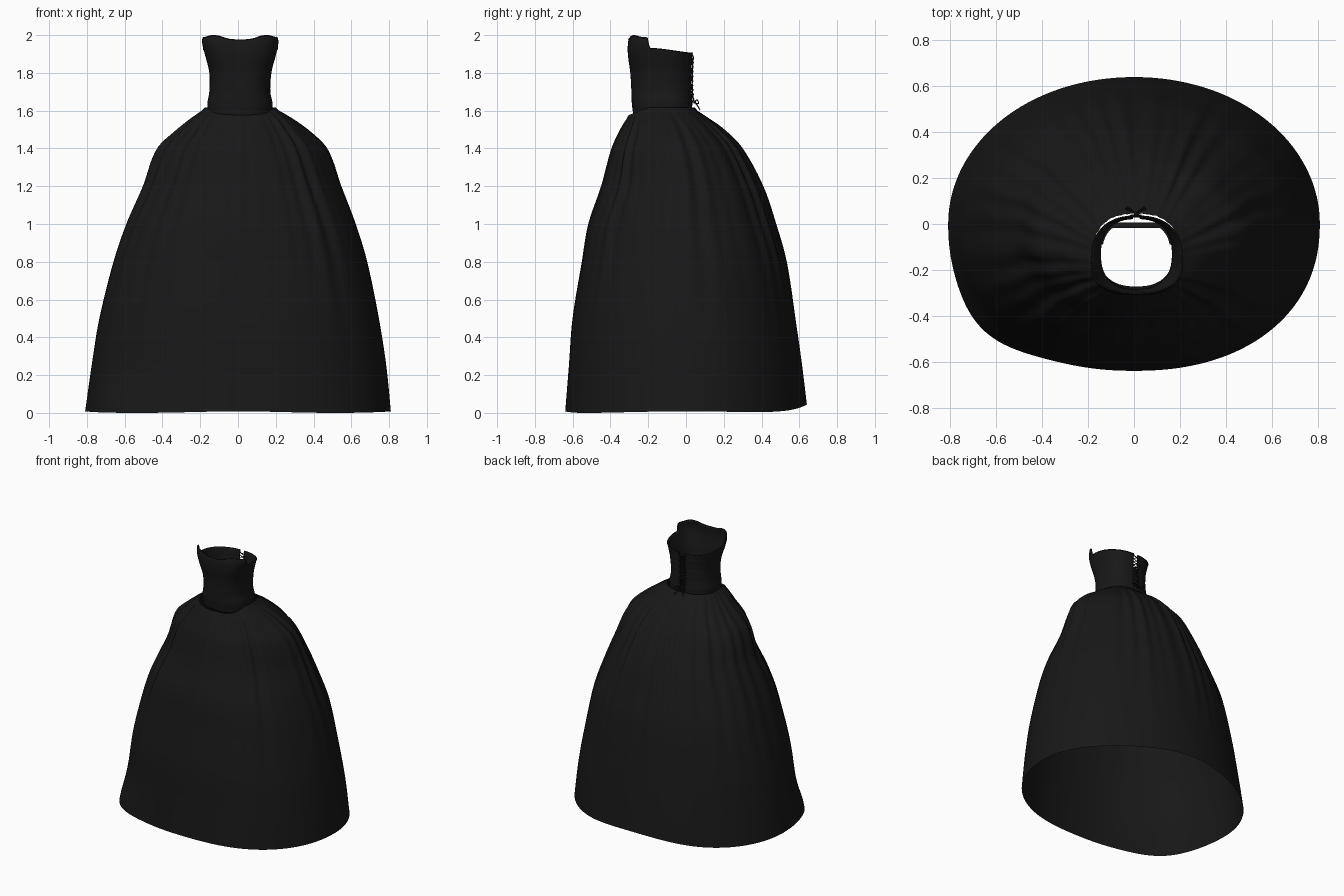
import bpy
import bmesh
import math
import random

if "Cube" in bpy.data.objects:
    bpy.data.objects.remove(bpy.data.objects["Cube"])

random.seed(4)

black = bpy.data.materials.new("black_cloth")
black.diffuse_color = (0.009, 0.009, 0.009, 1)
black.use_nodes = True
black.node_tree.nodes["Principled BSDF"].inputs["Base Color"].default_value = black.diffuse_color

# Half-extents at each height: z, left, right, front, back
SKIRT = [(0.00, .81, .81, .64, .645), (0.25, .775, .785, .62, .615),
         (0.50, .735, .745, .60, .58), (0.80, .66, .68, .55, .53),
         (1.00, .592, .617, .515, .472), (1.20, .505, .54, .447, .402),
         (1.40, .43, .465, .392, .292), (1.50, .325, .365, .347, .197),
         (1.57, .235, .268, .306, .103), (1.60, .192, .216, .292, .058),
         (1.63, .166, .186, .288, .038)]
BODICE = [(1.57, .158, .176, .278, .030), (1.64, .162, .182, .287, .034),
          (1.70, .152, .171, .289, .029), (1.80, .152, .177, .295, .029),
          (1.90, .176, .202, .308, .034), (1.96, .192, .216, .307, .038),
          (2.00, .192, .214, .298, .040)]


def sample(table, z):
    """Smooth interpolation of a profile table at height z."""
    z = min(max(z, table[0][0]), table[-1][0])
    i = max(k for k in range(len(table) - 1) if table[k][0] <= z)

    def slope(k, c):
        a, b = table[max(k - 1, 0)], table[min(k + 1, len(table) - 1)]
        return (b[c] - a[c]) / (b[0] - a[0])
    h = table[i + 1][0] - table[i][0]
    t = (z - table[i][0]) / h
    return [(2*t**3 - 3*t*t + 1) * table[i][c] + (t**3 - 2*t*t + t) * h * slope(i, c)
            + (3*t*t - 2*t**3) * table[i + 1][c] + (t**3 - t*t) * h * slope(i + 1, c)
            for c in range(1, 5)]


def section(table, z, ang, n_front, n_back, extra=0.0):
    """Point on the rounded cross-section at height z and angle ang."""
    l, r, f, b = sample(table, z)
    cx, cy = (r - l) / 2, (b - f) / 2
    a, d = (l + r) / 2, (f + b) / 2
    c, s = math.cos(ang), math.sin(ang)
    n = n_front if s < 0 else n_back
    rad = (abs(c / a)**n + abs(s / d)**n)**(-1 / n) + extra
    return cx + rad * c, cy + rad * s, z


def smoothstep(a, b, v):
    t = min(max((v - a) / (b - a), 0), 1)
    return t * t * (3 - 2 * t)


def finish(ob, angle=50):
    ob.data.materials.append(black)
    bpy.ops.object.select_all(action='DESELECT')
    ob.select_set(True)
    bpy.context.view_layer.objects.active = ob
    if ob.type == 'MESH':
        bpy.ops.object.shade_smooth_by_angle(angle=math.radians(angle))
    return ob


def grid_object(name, rows, closed):
    bm = bmesh.new()
    vs = [[bm.verts.new(p) for p in row] for row in rows]
    m = len(rows[0])
    for lo, hi in zip(vs, vs[1:]):
        for j in range(m if closed else m - 1):
            k = (j + 1) % m
            bm.faces.new((lo[j], lo[k], hi[k], hi[j]))
    me = bpy.data.meshes.new(name)
    bm.to_mesh(me)
    bm.free()
    ob = bpy.data.objects.new(name, me)
    bpy.context.collection.objects.link(ob)
    return ob


def tube(name, paths, radius, kind='POLY'):
    cu = bpy.data.curves.new(name, 'CURVE')
    cu.dimensions = '3D'
    cu.bevel_depth = radius
    cu.bevel_resolution = 1
    cu.resolution_u = 6
    cu.use_fill_caps = True
    for pts in paths:
        sp = cu.splines.new(kind)
        sp.points.add(len(pts) - 1)
        for p, co in zip(sp.points, pts):
            p.co = (*co, 1)
        if kind == 'NURBS':
            sp.order_u = 3
            sp.use_endpoint_u = True
    ob = bpy.data.objects.new(name, cu)
    bpy.context.collection.objects.link(ob)
    return finish(ob)


# Gathered skirt: pleats fade out towards the hem and the front
waves = [(f, random.uniform(0, 6.28), random.uniform(.5, 1)) for f in (11, 17, 23, 31, 38)]


def pleat(ang, z):
    p = sum(w * math.sin(f * ang + ph + .3 * z) for f, ph, w in waves) / 2
    where = 1 - .75 * smoothstep(.75, .97, -math.sin(ang))
    depth = smoothstep(.15, 1.35, z) * (1 - smoothstep(1.45, 1.63, z) * .85)
    return .010 * p * where * depth


corner = math.atan2(-.45, -.62)
rows = []
for i in range(71):
    t = (i / 70)**.8
    row = []
    for j in range(220):
        ang = 2 * math.pi * j / 220
        s = math.sin(ang)
        top = 1.618 - .04 * smoothstep(.3, 1, -s)
        hem = .004 + .004 * math.cos(4 * ang) + .036 * max(s, 0)**4
        z = hem + (top - hem) * t
        off = (ang - corner + math.pi) % (2 * math.pi) - math.pi
        flare = .04 * math.exp(-(off / .28)**2 - (z / .16)**2)
        # Shoulders of the skirt are pinched at the diagonals, the waist is squarer
        pinch = smoothstep(.8, 1.35, z) - smoothstep(1.48, 1.60, z)
        square = smoothstep(1.50, 1.61, z)
        row.append(section(SKIRT, z, ang, 2.2 - .3 * pinch + .25 * square,
                           2.0 - .2 * pinch + .45 * square, pleat(ang, z) + flare))
    rows.append(row)
finish(grid_object("skirt", rows, True), 80)


# Strapless bodice, open along the back lacing, with a sweetheart neckline
def neckline(ang):
    s = -math.sin(ang)
    low = 1.905 + .025 * smoothstep(-1, .3, s)
    high = 1.986 + .012 * math.exp(-((s - .72) / .18)**2) - .012 * smoothstep(.8, 1, s)
    return low + (high - low) * smoothstep(.26, .36, s)


GAP = .10
rows = []
for i in range(33):
    row = []
    for j in range(201):
        ang = math.pi / 2 + GAP + (2 * math.pi - 2 * GAP) * j / 200
        z = 1.57 + (neckline(ang) - 1.57) * i / 32
        wrinkle = .001 * math.sin(z * 150) * max(math.sin(ang), 0)
        n_front = 2.4 + .5 * smoothstep(1.75, 1.95, z)
        row.append(section(BODICE, z, ang, n_front, 2.4, wrinkle))
    rows.append(row)
bodice = finish(grid_object("bodice", rows, False))
sol = bodice.modifiers.new("thickness", 'SOLIDIFY')
sol.thickness = .006
sol.offset = -1

# Piped edge along the neckline
tube("neckline_piping", [rows[-1]], .0025)

# Inner stay across the back of the waist, with a short drop below it
outer, inner, drop = [], [], []
for k in range(25):
    x, y, z = section(BODICE, 1.64, math.pi * (.08 + .84 * k / 24), 2.4, 2.4)
    outer.append((x, min(y, .006), z))
    inner.append((.01 + (x - .01) * .86, min(-.13 + (y + .13) * .86, -.018), z))
    drop.append((inner[-1][0], inner[-1][1], z - .03))
finish(grid_object("waist_stay", [outer, inner, drop], False))

# Eyelets and criss-cross laces on the back
ROWS = 11
heights = [1.65 + .024 * k for k in range(ROWS)]


def back_y(z):
    return sample(BODICE, z)[3]


paths, cross = [], .024
for side in (-1, 1):
    path = []
    for k, z in enumerate(heights):
        path.append((.008 + side * cross * (-1)**k, back_y(z) + .004, z))
        if k < ROWS - 1:
            path.append((.008, back_y(z) + .006 + .002 * side, z + .012))
    paths.append(path)
    for z in heights:
        bpy.ops.mesh.primitive_torus_add(
            location=(.008 + side * cross, back_y(z) + .002, z), rotation=(math.pi / 2, 0, 0),
            major_radius=.006, minor_radius=.002, major_segments=12, minor_segments=6)
        bpy.context.object.name = "eyelet"
        finish(bpy.context.object)
tube("back_laces", paths, .003)

# Lace bow with two loops and two tails
bow = []
for s in (-1, 1):
    bow.append([(.008 + s * x, y, z) for x, y, z in
                ((0, .046, 1.645), (.022, .056, 1.660), (.045, .064, 1.652),
                 (.042, .068, 1.638), (.02, .060, 1.636), (0, .046, 1.645))])
    bow.append([(.008 + s * x, y, z) for x, y, z in
                ((0, .046, 1.645), (.014, .056, 1.634), (.026, .066, 1.618), (.038, .074, 1.604))])
tube("lace_bow", bow, .003, 'NURBS')
bpy.ops.mesh.primitive_uv_sphere_add(segments=12, ring_count=8, radius=.008, location=(.008, .046, 1.645))
bpy.context.object.name = "bow_knot"
finish(bpy.context.object)
